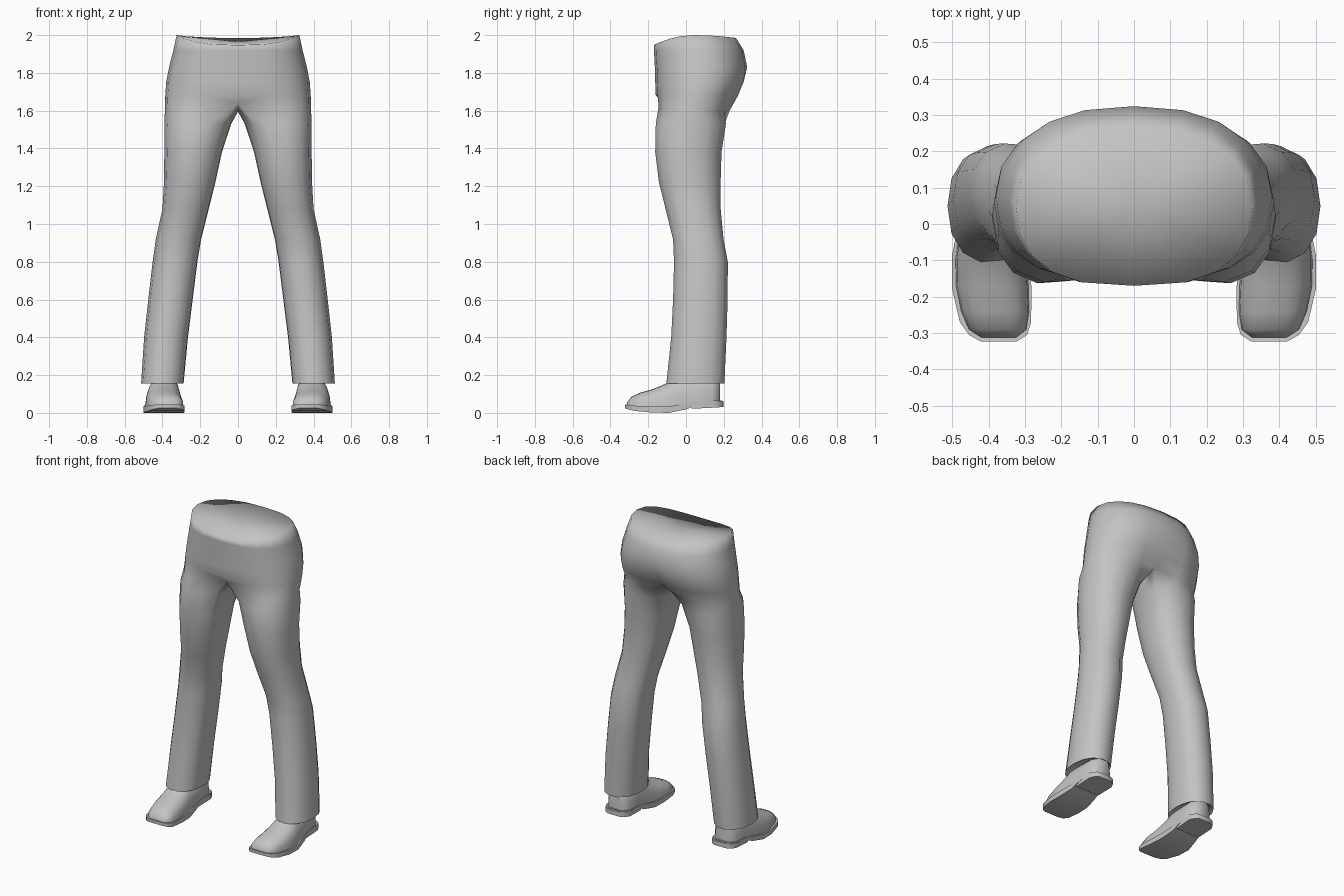
import bpy, bmesh
from math import cos, sin, radians, pi
from mathutils import Matrix

if "Cube" in bpy.data.objects:
    bpy.data.objects.remove(bpy.data.objects["Cube"])

grey = bpy.data.materials.new("plain grey")
grey.use_nodes = True
grey.diffuse_color = (0.55, 0.55, 0.55, 1)
grey.node_tree.nodes["Principled BSDF"].inputs["Base Color"].default_value = (0.55, 0.55, 0.55, 1)


def power(v, p):
    return (1 if v >= 0 else -1) * abs(v) ** p


def add_ring(bm, points):
    return [bm.verts.new(p) for p in points]


def bridge(bm, a, b, closed=True):
    n = len(a)
    for i in range(n if closed else n - 1):
        j = (i + 1) % n
        bm.faces.new((a[i], a[j], b[j], b[i]))


def finish(bm, name, angle):
    """Mirror the left half, fix normals and make a smooth shaded object."""
    bmesh.ops.mirror(bm, geom=bm.verts[:] + bm.edges[:] + bm.faces[:],
                     matrix=Matrix.Identity(4), merge_dist=0.0005, axis='X')
    bmesh.ops.recalc_face_normals(bm, faces=bm.faces[:])
    mesh = bpy.data.meshes.new(name)
    bm.to_mesh(mesh)
    bm.free()
    mesh.materials.append(grey)
    obj = bpy.data.objects.new(name, mesh)
    bpy.context.collection.objects.link(obj)
    bpy.ops.object.select_all(action='DESELECT')
    obj.select_set(True)
    bpy.context.view_layer.objects.active = obj
    bpy.ops.object.shade_smooth_by_angle(angle=radians(angle))
    return obj


# Trousers: outer arc of 11 points, inner thigh arc of 5 more
OUTER, INNER = 11, 5
leg_angles = [radians(-135 + 27 * i) for i in range(OUTER)]
leg_angles += [radians(135 + 15 * (i + 1)) for i in range(INNER)]


def leg_ring(z, x_in, x_out, y_front, y_back):
    cx, rx = (x_in + x_out) / 2, (x_out - x_in) / 2
    cy, ry = (y_front + y_back) / 2, (y_back - y_front) / 2
    return [(cx + rx * power(cos(a), 0.9), cy + ry * power(sin(a), 0.9), z) for a in leg_angles]


def hip_half(z, rx, y_front, y_back):
    cy, ry = (y_front + y_back) / 2, (y_back - y_front) / 2
    points = []
    for i in range(OUTER):
        a = -pi / 2 + pi * i / (OUTER - 1)
        x = 0 if i in (0, OUTER - 1) else rx * cos(a) ** (0.7 if a < 0 else 0.85)
        points.append([x, cy + ry * power(sin(a), 0.9), z])
    return points


bm = bmesh.new()

# Crotch: hip outline joined by a seam along the centre line
crotch = hip_half(1.6, 0.387, -0.157, 0.24)
crotch[0][1:] = (-0.12, 1.64)
crotch[-1][1:] = (0.19, 1.63)
crotch[1][1:] = (-0.145, 1.62)
for i in range(INNER):
    t = (i + 1) / (INNER + 1)
    crotch.append([0, 0.19 - 0.31 * t, 1.635 - 0.04 * sin(pi * t)])
crotch_ring = add_ring(bm, crotch)

# Hips and waist
previous = crotch_ring[:OUTER]
for z, rx, front, back in [(1.68, 0.385, -0.16, 0.285), (1.75, 0.38, -0.163, 0.315),
                           (1.83, 0.365, -0.165, 0.324), (1.92, 0.342, -0.17, 0.305)]:
    ring = hip_half(z, rx, front, back)
    if z < 1.8:
        ring[-1][1] -= 0.025
    ring = add_ring(bm, ring)
    bridge(bm, previous, ring, closed=False)
    previous = ring

# Waistline dips at the front and a little at the back
rim = hip_half(2.0, 0.325, -0.17, 0.265)
for p in rim:
    p[2] = 2.0 - (1.2 * max(0, 0.04 - p[1]) ** 2 + 0.3 * max(0, p[1] - 0.04) ** 2)
rim = add_ring(bm, rim)
bridge(bm, previous, rim, closed=False)
middle = bm.verts.new((0, 0.05, 1.965))
for a, b in zip(rim, rim[1:]):
    bm.faces.new((a, b, middle))

# Leg down to the hem
previous = crotch_ring
for section in [(1.53, 0.036, 0.39, -0.162, 0.213), (1.38, 0.085, 0.39, -0.165, 0.19),
                (1.22, 0.12, 0.392, -0.145, 0.185), (1.08, 0.155, 0.40, -0.11, 0.185),
                (0.92, 0.195, 0.435, -0.07, 0.2), (0.8, 0.215, 0.452, -0.065, 0.223),
                (0.6, 0.24, 0.475, -0.07, 0.222), (0.4, 0.265, 0.497, -0.08, 0.216),
                (0.155, 0.288, 0.513, -0.106, 0.205), (0.17, 0.3, 0.5, -0.094, 0.193)]:
    ring = add_ring(bm, leg_ring(*section))
    bridge(bm, previous, ring)
    previous = ring
bm.faces.new(previous)
finish(bm, "trousers", 100)

# Shoe uppers: arched sections from toe to heel (y, centre, half width, bottom, top)
bm = bmesh.new()
previous = None
for y, cx, w, low, top in [(-0.312, 0.372, 0.05, 0.035, 0.055), (-0.29, 0.375, 0.08, 0.032, 0.085),
                           (-0.24, 0.382, 0.094, 0.03, 0.108), (-0.17, 0.39, 0.1, 0.028, 0.128),
                           (-0.1, 0.393, 0.098, 0.03, 0.158), (-0.05, 0.393, 0.092, 0.035, 0.19),
                           (0.06, 0.39, 0.083, 0.055, 0.2), (0.14, 0.388, 0.08, 0.06, 0.2),
                           (0.18, 0.388, 0.05, 0.06, 0.19)]:
    arch = [(cx + w * power(cos(pi * i / 10), 0.8), y,
             low + (top - low) * sin(pi * i / 10) ** 0.8) for i in range(11)]
    ring = add_ring(bm, arch)
    if previous:
        bridge(bm, previous, ring)
    else:
        bm.faces.new(ring)
    previous = ring
bm.faces.new(previous)
finish(bm, "shoe_uppers", 60)


# Soles and heels: flat sections (y, centre, half width, bottom, top)
def slab(name, sections):
    bm = bmesh.new()
    previous = None
    for y, cx, w, low, top in sections:
        ring = add_ring(bm, [(cx - w, y, low), (cx + w, y, low), (cx + w, y, top), (cx - w, y, top)])
        if previous:
            bridge(bm, previous, ring)
        else:
            bm.faces.new(ring)
        previous = ring
    bm.faces.new(previous)
    finish(bm, name, 40)


slab("shoe_soles", [(-0.323, 0.372, 0.05, 0.025, 0.045), (-0.305, 0.374, 0.08, 0.018, 0.042),
                    (-0.27, 0.381, 0.098, 0.01, 0.038), (-0.18, 0.391, 0.109, 0.002, 0.033),
                    (-0.09, 0.394, 0.107, 0.0, 0.034), (0.0, 0.392, 0.092, 0.018, 0.05),
                    (0.06, 0.39, 0.086, 0.045, 0.062), (0.15, 0.388, 0.084, 0.05, 0.066),
                    (0.19, 0.388, 0.055, 0.05, 0.066)])
slab("shoe_heels", [(0.03, 0.39, 0.084, 0.022, 0.055), (0.15, 0.388, 0.086, 0.028, 0.06),
                    (0.18, 0.388, 0.072, 0.03, 0.062), (0.198, 0.388, 0.045, 0.031, 0.062)])
